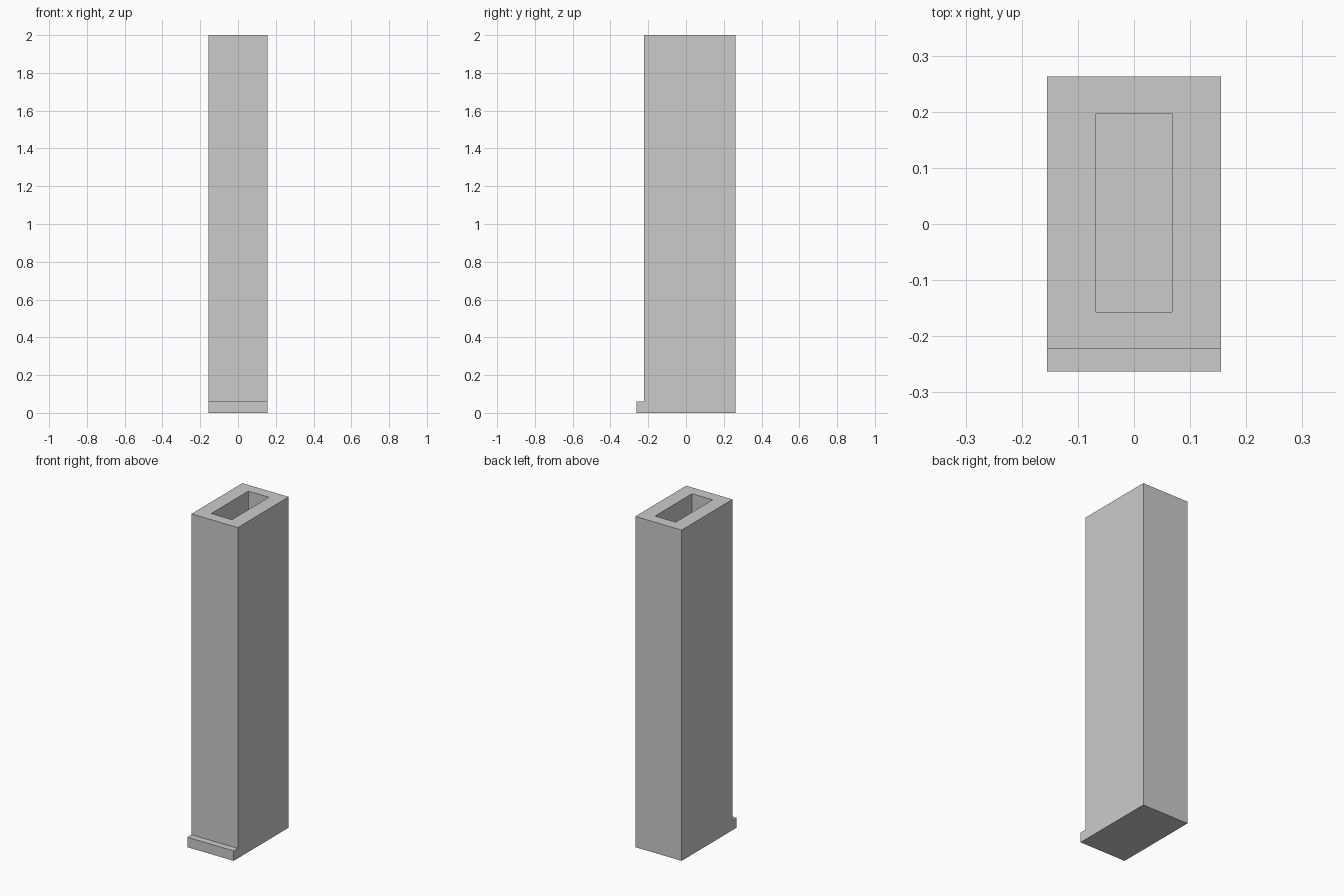
import bpy, bmesh
from mathutils import Vector

if "Cube" in bpy.data.objects:
    bpy.data.objects.remove(bpy.data.objects["Cube"])

HALF_W, HALF_D, HEIGHT = 0.155, 0.263, 2.0
FRONT_Y, STEP_H = -0.223, 0.06        # shaft front face and height of the front step
HOLE_X, HOLE_Y0, HOLE_Y1 = 0.069, -0.157, 0.197
FLOOR_Z = 0.06                        # bottom of the flue


def extruded(name, profile, direction, bevel=0.0):
    """Closed prism: profile polygon pushed along direction."""
    bm = bmesh.new()
    face = bm.faces.new([bm.verts.new(p) for p in profile])
    res = bmesh.ops.extrude_face_region(bm, geom=[face])
    verts = [v for v in res["geom"] if isinstance(v, bmesh.types.BMVert)]
    bmesh.ops.translate(bm, verts=verts, vec=direction)
    if bevel:
        axis = Vector(direction).normalized()
        edges = [e for e in bm.edges
                 if abs((e.verts[1].co - e.verts[0].co).normalized().dot(axis)) > 0.99]
        bmesh.ops.bevel(bm, geom=edges, offset=bevel, segments=2, profile=0.5,
                        affect='EDGES')
    bmesh.ops.recalc_face_normals(bm, faces=bm.faces)
    mesh = bpy.data.meshes.new(name)
    bm.to_mesh(mesh)
    bm.free()
    obj = bpy.data.objects.new(name, mesh)
    bpy.context.collection.objects.link(obj)
    return obj


# Shaft with front step, from its side profile
side = [(-HALF_D, 0), (HALF_D, 0), (HALF_D, HEIGHT), (FRONT_Y, HEIGHT),
        (FRONT_Y, STEP_H), (-HALF_D, STEP_H)]
shaft = extruded("shaft", [(-HALF_W, y, z) for y, z in side], (2 * HALF_W, 0, 0))

# Cutter for the flue, with slightly rounded upright corners
plan = [(-HOLE_X, HOLE_Y0), (HOLE_X, HOLE_Y0), (HOLE_X, HOLE_Y1), (-HOLE_X, HOLE_Y1)]
cutter = extruded("flue_cutter", [(x, y, FLOOR_Z) for x, y in plan],
                  (0, 0, HEIGHT), bevel=0.003)
cutter.hide_render = True

# Cut the flue and remove the helper
cut = shaft.modifiers.new("flue", 'BOOLEAN')
cut.operation = 'DIFFERENCE'
cut.solver = 'EXACT'
cut.object = cutter
bpy.context.view_layer.objects.active = shaft
bpy.ops.object.modifier_apply(modifier=cut.name)
bpy.data.objects.remove(cutter)
